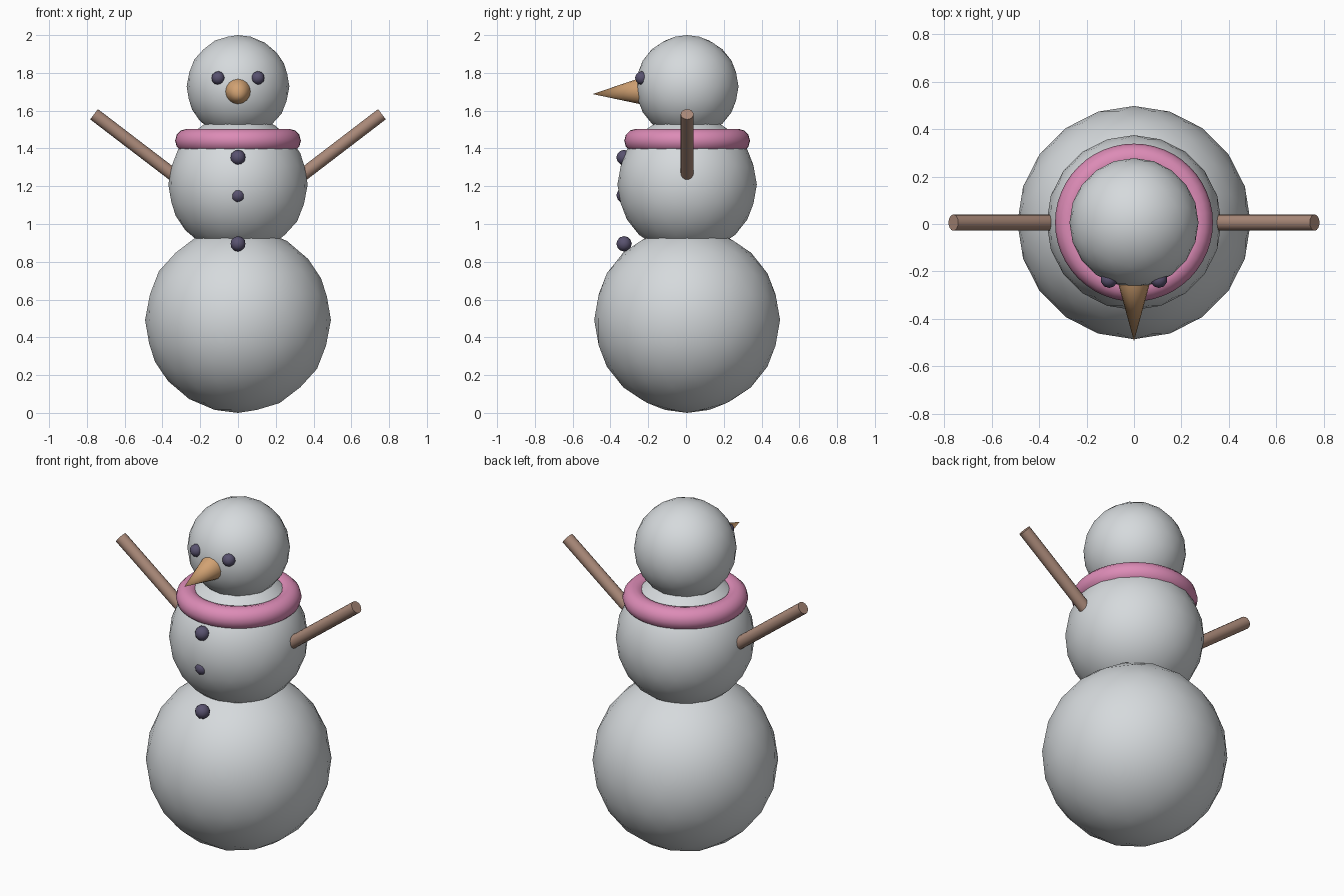
import bpy, math
from mathutils import Vector

if "Cube" in bpy.data.objects:
    bpy.data.objects.remove(bpy.data.objects["Cube"])

CY = 0.006  # depth of the body axis


def material(name, rgb):
    m = bpy.data.materials.new(name)
    m.diffuse_color = (*rgb, 1)
    m.use_nodes = True
    m.node_tree.nodes["Principled BSDF"].inputs["Base Color"].default_value = m.diffuse_color
    return m


SNOW = material("snow grey", (0.67, 0.70, 0.72))
PINK = material("scarf pink", (0.72, 0.26, 0.47))
ORANGE = material("carrot orange", (0.64, 0.36, 0.17))
BROWN = material("stick brown", (0.40, 0.25, 0.19))
COAL = material("coal purple", (0.10, 0.085, 0.16))


def finish(name, mat, angle=40):
    ob = bpy.context.object
    ob.name = name
    ob.data.materials.append(mat)
    bpy.ops.object.shade_smooth_by_angle(angle=math.radians(angle))
    return ob


def ball(name, loc, r, mat, sub=3):
    bpy.ops.mesh.primitive_ico_sphere_add(subdivisions=sub, radius=r, location=loc)
    return finish(name, mat, 60)


def rod(name, a, b, r1, r2, mat, sides=16):
    a, b = Vector(a), Vector(b)
    d = b - a
    bpy.ops.mesh.primitive_cone_add(vertices=sides, radius1=r1, radius2=r2,
                                    depth=d.length, location=(a + b) / 2,
                                    rotation=d.to_track_quat('Z', 'Y').to_euler())
    return finish(name, mat)


# stacked snow balls
ball("lower_body", (0, CY, 0.492), 0.492, SNOW)
ball("middle_body", (0, CY, 1.209), 0.369, SNOW)
ball("head", (0, CY, 1.728), 0.272, SNOW)

# scarf ring
bpy.ops.mesh.primitive_torus_add(major_radius=0.27, minor_radius=0.063,
                                 major_segments=48, minor_segments=12,
                                 location=(0, CY, 1.441))
finish("scarf", PINK, 60)

# nose, tilted slightly down
rod("nose", (0, -0.235, 1.703), (0, -0.495, 1.688), 0.071, 0, ORANGE)

# eyes and arms on both sides
for side, s in (("left", -1), ("right", 1)):
    ball(side + "_eye", (s * 0.105, -0.234, 1.773), 0.036, COAL, 2)
    rod(side + "_arm", (s * 0.30, CY, 1.228), (s * 0.762, CY, 1.581), 0.034, 0.034, BROWN)

# buttons down the front
for i, z in enumerate((1.352, 1.152, 0.895)):
    ball("button_%d" % (i + 1), (0, -0.328, z), 0.041, COAL, 2)
